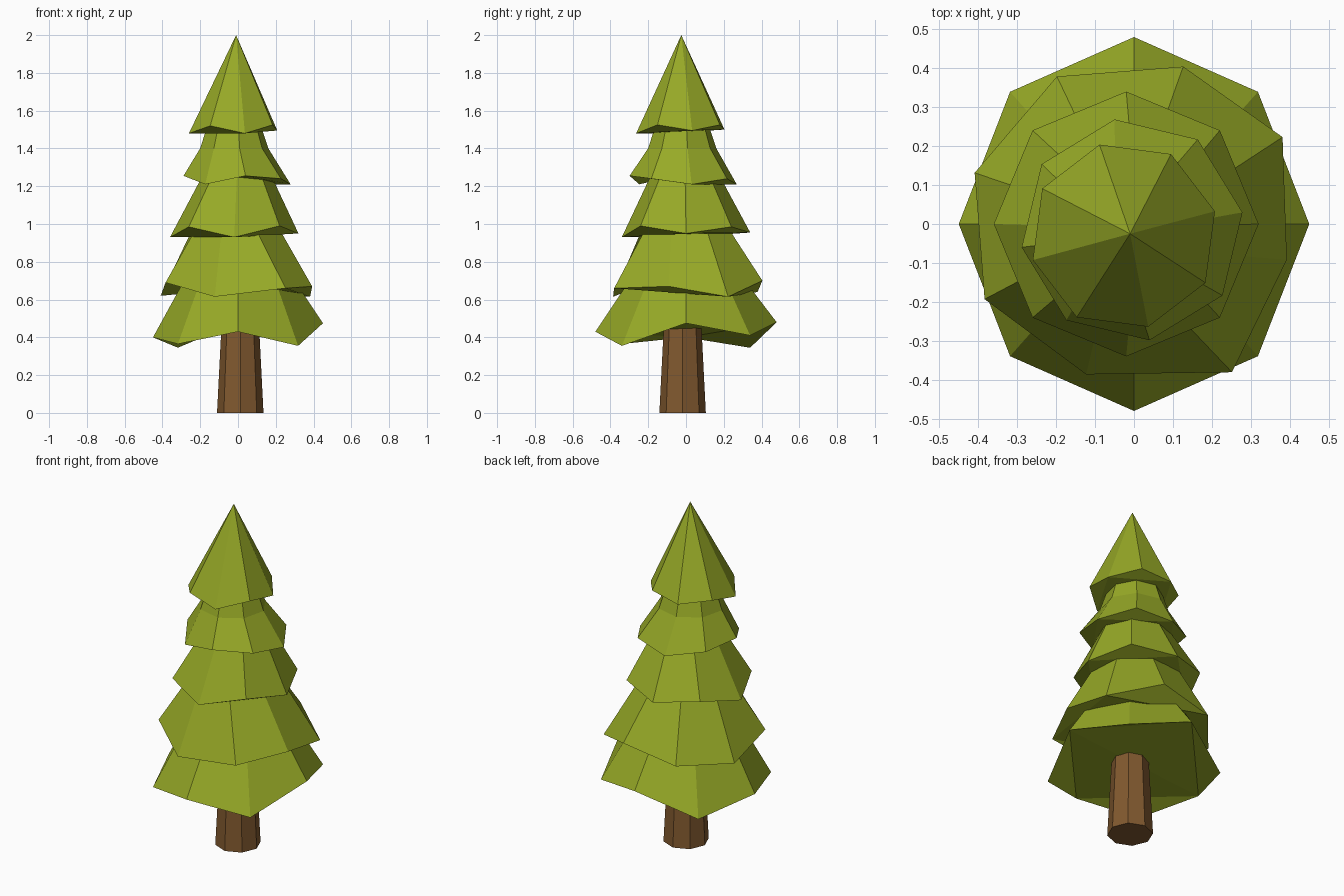
import bpy
import bmesh
from math import cos, sin, radians

default_cube = bpy.data.objects.get("Cube")
if default_cube:
    bpy.data.objects.remove(default_cube, do_unlink=True)

SIDES = 8


def make_material(name, colour):
    material = bpy.data.materials.new(name)
    material.use_nodes = True
    material.diffuse_color = colour
    shader = next(n for n in material.node_tree.nodes if n.type == "BSDF_PRINCIPLED")
    shader.inputs["Base Color"].default_value = colour
    shader.inputs["Roughness"].default_value = 0.9
    return material


def make_ring(bm, centre, radii, heights, phase=0, nudges=None):
    """Octagonal ring of vertices; nudges move single corners (radius factor, degrees)."""
    ring = []
    for i, z in enumerate(heights):
        stretch, turn = (nudges or {}).get(i, (1, 0))
        angle = radians(phase + turn + i * 360 / SIDES)
        x = centre[0] + radii[0] * stretch * cos(angle)
        y = centre[1] + radii[1] * stretch * sin(angle)
        ring.append(bm.verts.new((x, y, z)))
    return ring


def bridge(bm, lower, upper):
    for i in range(SIDES):
        j = (i + 1) % SIDES
        bm.faces.new((lower[i], lower[j], upper[j], upper[i]))


def finish(bm, name, material):
    bmesh.ops.recalc_face_normals(bm, faces=bm.faces)
    mesh = bpy.data.meshes.new(name)
    bm.to_mesh(mesh)
    bm.free()
    mesh.materials.append(material)
    obj = bpy.data.objects.new(name, mesh)
    bpy.context.collection.objects.link(obj)
    return obj


def make_tier(name, material, centre, radii, phase, hem, upper=(), tip=None, nudges=None):
    """Branch skirt with an uneven hem, narrowing through upper rings or to a tip."""
    bm = bmesh.new()
    hem_ring = make_ring(bm, centre, radii, hem, phase, nudges)

    # Folded underside: four corner flaps around a central panel
    for i in range(1, SIDES, 2):
        bm.faces.new((hem_ring[(i + 1) % SIDES], hem_ring[i], hem_ring[i - 1]))
    inner = hem_ring[::2]
    bm.faces.new((inner[2], inner[1], inner[0]))
    bm.faces.new((inner[3], inner[2], inner[0]))

    # Sloping sides
    ring = hem_ring
    for x, y, radius, z in upper:
        next_ring = make_ring(bm, (x, y), (radius, radius), [z] * SIDES, phase)
        bridge(bm, ring, next_ring)
        ring = next_ring
    if tip:
        apex = bm.verts.new(tip)
        for i in range(SIDES):
            bm.faces.new((ring[i], ring[(i + 1) % SIDES], apex))
    else:
        bm.faces.new(ring)
    return finish(bm, name, material)


leaf_green = make_material("leaf_green", (0.31, 0.40, 0.02, 1))
bark_brown = make_material("bark_brown", (0.22, 0.10, 0.028, 1))

# Trunk
bm = bmesh.new()
base = make_ring(bm, (0.012, -0.018), (0.123, 0.123), [0] * SIDES)
top = make_ring(bm, (0.012, -0.018), (0.095, 0.095), [0.55] * SIDES)
bridge(bm, base, top)
bm.faces.new(base)
bm.faces.new(top)
finish(bm, "trunk", bark_brown)

# Branch tiers, lowest first
make_tier("lowest_branches", leaf_green, (0, 0), (0.45, 0.48), 0,
          hem=(0.475, 0.41, 0.48, 0.345, 0.40, 0.365, 0.43, 0.355),
          upper=[(0, 0, 0.22, 0.82)])

make_tier("lower_branches", leaf_green, (-0.005, 0), (0.425, 0.425), 27,
          hem=(0.615, 0.70, 0.64, 0.62, 0.69, 0.615, 0.66, 0.67),
          upper=[(-0.01, 0, 0.255, 0.95)],
          nudges={0: (1.05, 3), 5: (0.95, 1), 6: (1.08, 7), 7: (0.96, 5)})

make_tier("middle_branches", leaf_green, (-0.02, 0), (0.34, 0.34), 0,
          hem=(0.95, 0.985, 0.955, 0.985, 0.93, 0.985, 0.93, 0.99),
          upper=[(-0.005, -0.005, 0.175, 1.27)])

make_tier("upper_branches", leaf_green, (-0.005, -0.015), (0.287, 0.287), 9,
          hem=(1.21, 1.24, 1.21, 1.24, 1.255, 1.21, 1.255, 1.24),
          upper=[(-0.02, -0.02, 0.183, 1.4), (-0.02, -0.02, 0.14, 1.53)])

make_tier("treetop", leaf_green, (-0.026, -0.03), (0.242, 0.242), 15,
          hem=(1.495, 1.525, 1.50, 1.52, 1.48, 1.52, 1.48, 1.525),
          tip=(-0.01, -0.025, 2))
